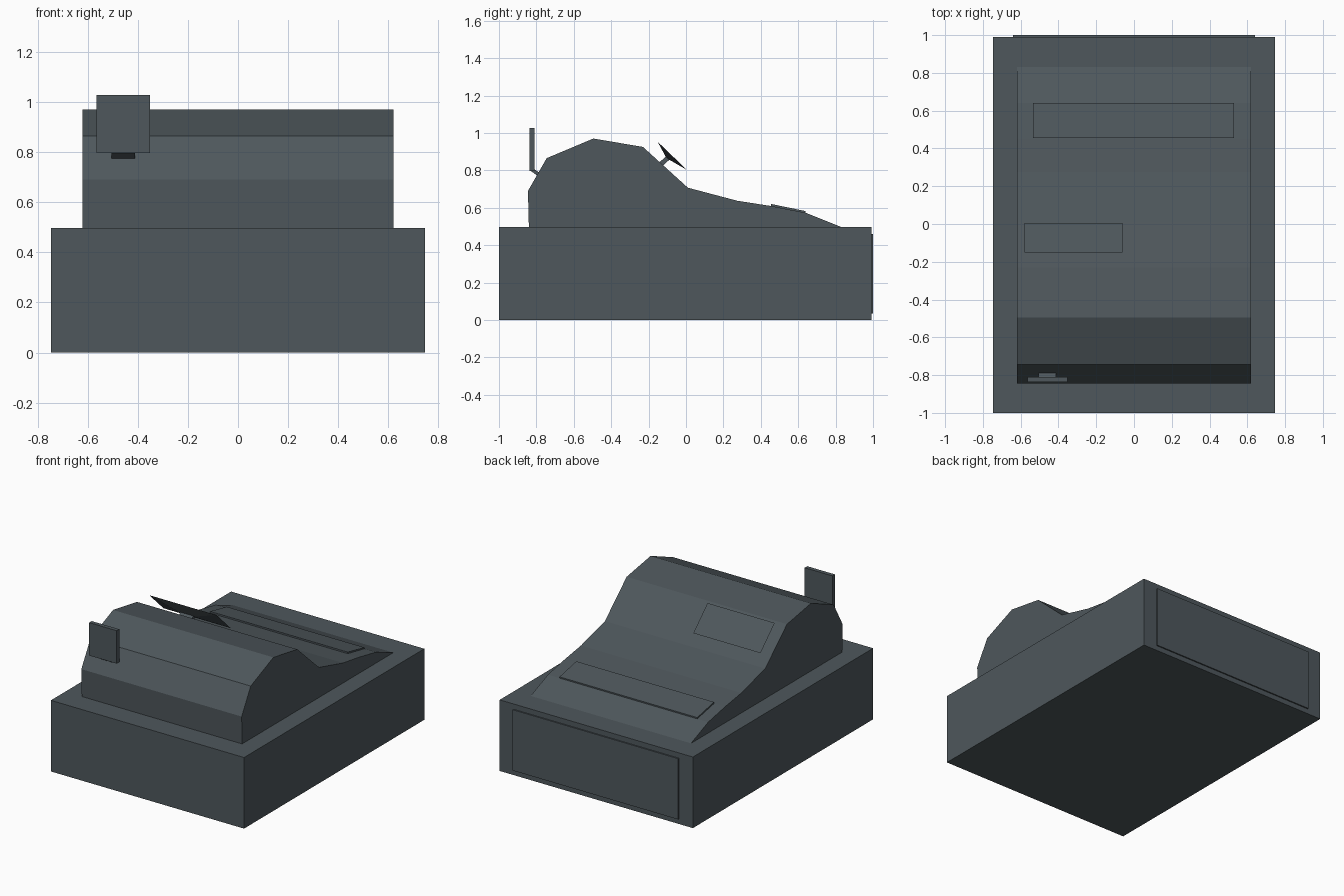
import bpy, bmesh
from mathutils import Vector

if "Cube" in bpy.data.objects:
    bpy.data.objects.remove(bpy.data.objects["Cube"])

slate = bpy.data.materials.new("slate_grey")
slate.diffuse_color = (0.077, 0.096, 0.107, 1)
slate.use_nodes = True
slate.node_tree.nodes["Principled BSDF"].inputs["Base Color"].default_value = slate.diffuse_color


def finish(name, bm):
    bmesh.ops.recalc_face_normals(bm, faces=bm.faces)
    me = bpy.data.meshes.new(name)
    bm.to_mesh(me)
    bm.free()
    me.materials.append(slate)
    ob = bpy.data.objects.new(name, me)
    bpy.context.collection.objects.link(ob)
    return ob


def loft(name, loop_a, loop_b):
    """Closed solid between two matching point loops."""
    bm = bmesh.new()
    a = [bm.verts.new(p) for p in loop_a]
    b = [bm.verts.new(p) for p in loop_b]
    bm.faces.new(a)
    bm.faces.new(b[::-1])
    n = len(a)
    for i in range(n):
        j = (i + 1) % n
        bm.faces.new((a[i], a[j], b[j], b[i]))
    return finish(name, bm)


def prism(name, profile, x0, x1):
    """Side profile (y, z) extruded across x."""
    return loft(name, [(x0, y, z) for y, z in profile],
                [(x1, y, z) for y, z in profile])


def box(name, x0, x1, y0, y1, z0, z1):
    return prism(name, [(y0, z0), (y1, z0), (y1, z1), (y0, z1)], x0, x1)


def rect(x0, x1, low, high):
    """Rectangle whose lower and upper edges sit at the given (y, z)."""
    return [(x0, *low), (x1, *low), (x1, *high), (x0, *high)]


# Base cabinet with the cash drawer front
box("base_cabinet", -0.747, 0.747, -1.0, 0.991, 0, 0.497)
box("drawer_front", -0.64, 0.64, 0.985, 1.0, 0.035, 0.46)

# Curved upper housing
prism("upper_housing", [
    (-0.84, 0.49), (-0.845, 0.69), (-0.745, 0.865), (-0.495, 0.97),
    (-0.23, 0.925), (0.01, 0.707), (0.275, 0.637), (0.45, 0.61),
    (0.64, 0.573), (0.83, 0.497), (0.83, 0.49)], -0.62, 0.62)

# Thin keyboard panel
prism("keyboard_panel", [(0.455, 0.607), (0.64, 0.571), (0.64, 0.582),
                         (0.455, 0.62)], -0.535, 0.53)

# Operator screen: tilted panel tapering to a short stem
cx = -0.32
loft("operator_screen",
     rect(cx - 0.26, cx + 0.26, (0.005, 0.802), (-0.152, 0.953)),
     rect(cx - 0.07, cx + 0.07, (-0.09, 0.857), (-0.11, 0.876)))
loft("operator_screen_stem",
     rect(cx - 0.05, cx + 0.05, (-0.085, 0.86), (-0.103, 0.878)),
     rect(cx - 0.05, cx + 0.05, (-0.135, 0.815), (-0.153, 0.833)))

# Customer display on its angled bracket
box("customer_display", -0.565, -0.352, -0.837, -0.809, 0.797, 1.027)
prism("customer_display_bracket", [
    (-0.835, 0.80), (-0.795, 0.772), (-0.78, 0.785), (-0.81, 0.805)],
    -0.505, -0.412)
